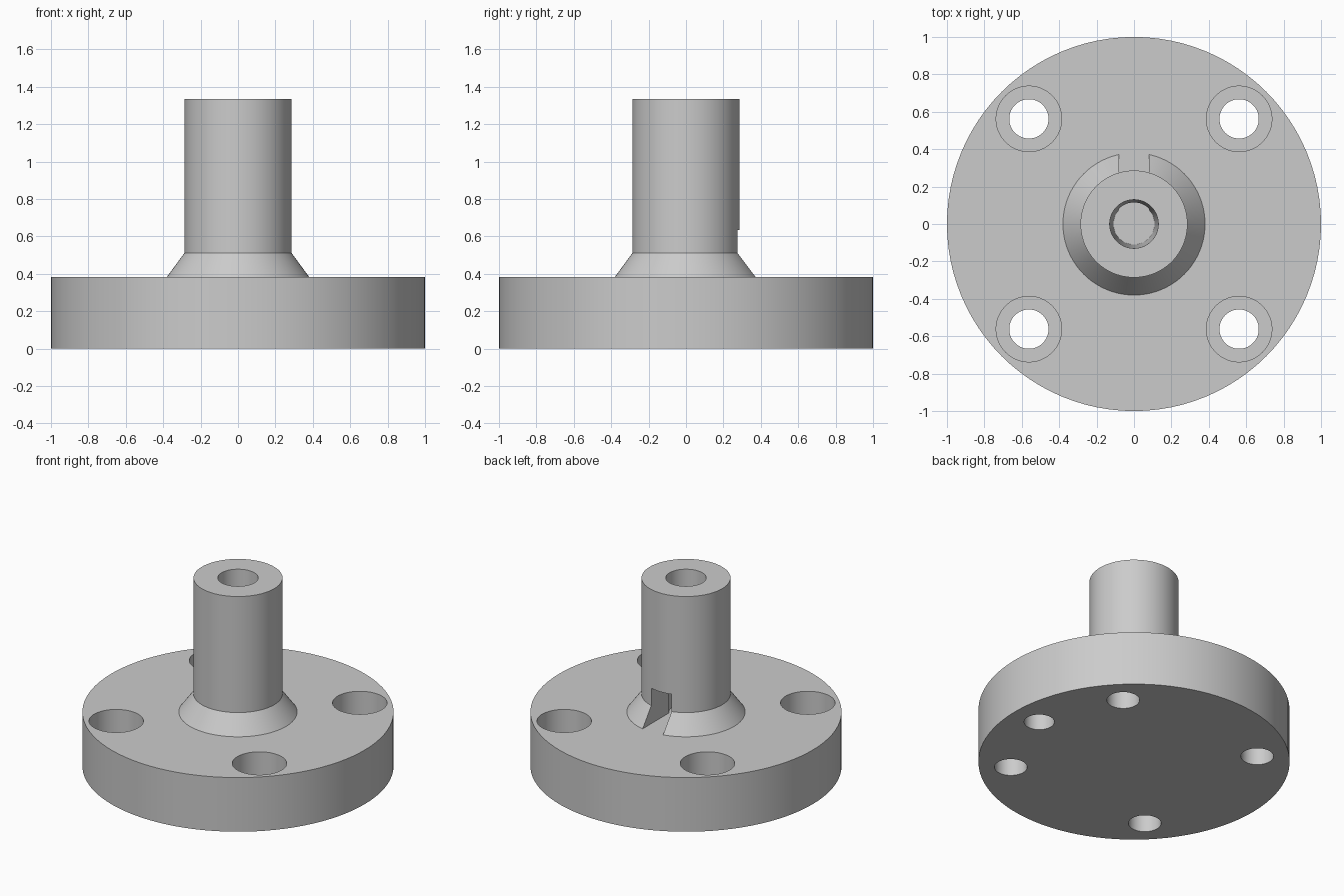
import bpy, bmesh, math

if "Cube" in bpy.data.objects:
    bpy.data.objects.remove(bpy.data.objects["Cube"])

SEGMENTS = 96
FLANGE_TOP = 0.384
SHAFT_TOP = 1.335

steel = bpy.data.materials.new("steel grey")
steel.use_nodes = True
steel.diffuse_color = (0.6, 0.6, 0.6, 1)
steel.node_tree.nodes["Principled BSDF"].inputs["Base Color"].default_value = steel.diffuse_color


def add_object(name, bm):
    bmesh.ops.recalc_face_normals(bm, faces=bm.faces)
    mesh = bpy.data.meshes.new(name)
    bm.to_mesh(mesh)
    bm.free()
    mesh.materials.append(steel)
    obj = bpy.data.objects.new(name, mesh)
    bpy.context.collection.objects.link(obj)
    return obj


def lathe(name, profile, center=(0, 0)):
    """Closed solid of revolution from (radius, height) points, bottom to top."""
    bm = bmesh.new()
    rings = []
    for radius, z in profile:
        ring = []
        for i in range(SEGMENTS):
            a = math.tau * i / SEGMENTS
            ring.append(bm.verts.new((center[0] + radius * math.cos(a),
                                      center[1] + radius * math.sin(a), z)))
        rings.append(ring)
    for low, high in zip(rings, rings[1:]):
        for i in range(SEGMENTS):
            j = (i + 1) % SEGMENTS
            bm.faces.new((low[i], low[j], high[j], high[i]))
    bm.faces.new(rings[0])
    bm.faces.new(rings[-1])
    return add_object(name, bm)


def box(name, low, high):
    bm = bmesh.new()
    bmesh.ops.create_cube(bm, size=1)
    for v in bm.verts:
        v.co = [a + (c + 0.5) * (b - a) for a, b, c in zip(low, high, v.co)]
    return add_object(name, bm)


# Flange, conical collar and shaft
body = lathe("flanged_shaft", [(1, 0), (1, FLANGE_TOP), (0.38, FLANGE_TOP),
                               (0.286, 0.512), (0.286, SHAFT_TOP)])

# Tapered blind bore, with a slot at the back that opens into its lower end
cutters = [
    lathe("bore_cutter", [(0.11, FLANGE_TOP), (0.13, SHAFT_TOP), (0.13, SHAFT_TOP + 0.1)]),
    box("slot_cutter", (-0.08, 0, FLANGE_TOP), (0.08, 0.5, 0.635)),
    # Blind locating hole in the underside
    lathe("pin_hole_cutter", [(0.097, -0.1), (0.097, 0.2)], (0.795, 0)),
]

# Four counterbored bolt holes
for sx in (-1, 1):
    for sy in (-1, 1):
        cutters.append(lathe("bolt_hole_cutter",
                             [(0.105, -0.1), (0.105, 0.18), (0.175, 0.18), (0.175, 0.5)],
                             (sx * 0.562, sy * 0.562)))

bpy.context.view_layer.objects.active = body
body.select_set(True)
for cutter in cutters:
    cutter.hide_render = True
    cut = body.modifiers.new("cut", "BOOLEAN")
    cut.operation = "DIFFERENCE"
    cut.solver = "EXACT"
    cut.object = cutter
    bpy.ops.object.modifier_apply(modifier=cut.name)
    bpy.data.objects.remove(cutter)

bpy.ops.object.shade_smooth_by_angle(angle=math.radians(20))
